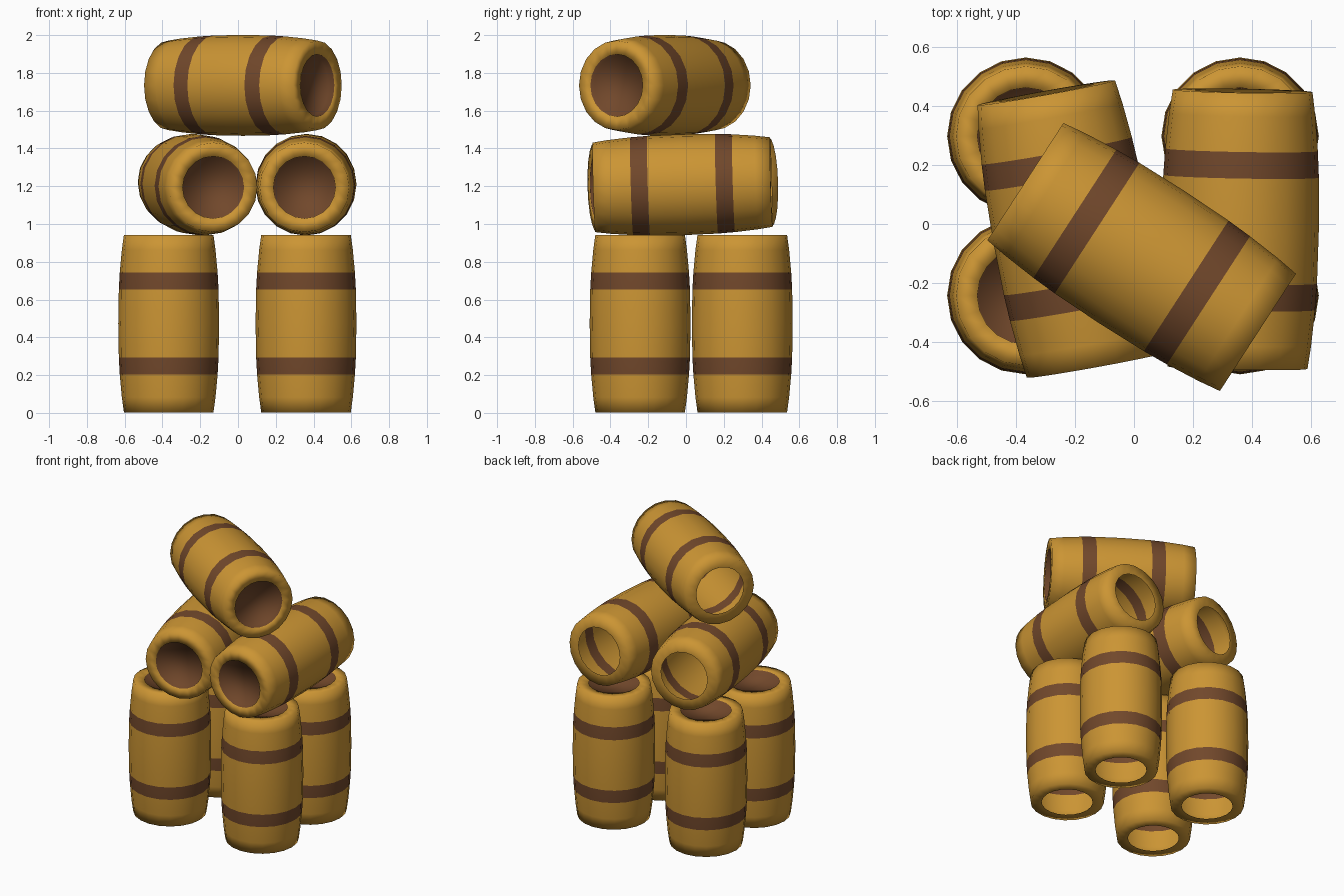
import bpy, bmesh, math
from mathutils import Vector

if "Cube" in bpy.data.objects:
    bpy.data.objects.remove(bpy.data.objects["Cube"])

SIDES = 20
HOLE = 0.165
HALF = 0.47


def material(name, rgb):
    m = bpy.data.materials.new(name)
    m.diffuse_color = (*rgb, 1)
    m.use_nodes = True
    m.node_tree.nodes["Principled BSDF"].inputs["Base Color"].default_value = m.diffuse_color
    return m


wood = material("golden_wood", (0.60, 0.30, 0.034))
brown = material("dark_brown", (0.165, 0.064, 0.024))

# Shell profile (radius, height) from the open bottom to the recessed lid
side = [(0.237, HALF), (0.248, 0.39), (0.259, 0.27), (0.264, 0.18)]
profile = [(HOLE, -HALF)]
profile += [(r, -z) for r, z in side] + [(0.267, 0)] + side[::-1]
profile += [(HOLE, HALF), (HOLE - 0.004, HALF - 0.035)]


def barrel_mesh():
    bm = bmesh.new()
    rings = []
    for r, z in profile:
        rings.append([bm.verts.new((r * math.cos(2 * math.pi * i / SIDES),
                                    r * math.sin(2 * math.pi * i / SIDES), z))
                      for i in range(SIDES)])
    for k in range(len(rings) - 1):
        a, b = rings[k], rings[k + 1]
        z_mid = abs(profile[k][1] + profile[k + 1][1]) / 2
        for i in range(SIDES):
            j = (i + 1) % SIDES
            f = bm.faces.new((a[i], a[j], b[j], b[i]))
            # hoops sit between 0.18 and 0.27 from the middle; recess wall is brown
            hoop = 0.18 < z_mid < 0.27
            f.material_index = 1 if hoop or k == len(rings) - 2 else 0
    # lid disc
    lid = bm.faces.new(rings[-1])
    lid.material_index = 1
    for f in bm.faces:
        f.smooth = True
    me = bpy.data.meshes.new("barrel")
    bm.to_mesh(me)
    bm.free()
    me.materials.append(wood)
    me.materials.append(brown)
    return me


mesh = barrel_mesh()


def place(name, centre, axis):
    """Put a barrel at centre with its lid pointing along axis."""
    ob = bpy.data.objects.new(name, mesh)
    bpy.context.collection.objects.link(ob)
    ob.location = centre
    ob.rotation_mode = 'QUATERNION'
    ob.rotation_quaternion = Vector(axis).to_track_quat('Z', 'Y')
    return ob


# Four standing barrels
for sx, x in (("left", -0.367), ("right", 0.36)):
    for sy, y in (("front", -0.243), ("back", 0.298)):
        place(f"standing_barrel_{sx}_{sy}", (x, y, HALF + 0.003), (0, 0, 1))

# Two lying barrels, lids to the front and dipping slightly
place("lying_barrel_left", (-0.214, -0.017, 1.208), (0.178, -0.984, -0.03))
place("lying_barrel_right", (0.36, -0.018, 1.208), (-0.018, -1, -0.03))

# Top barrel, turned diagonally
place("top_barrel", (0.026, -0.112, 1.734), (0.839, -0.544, 0))
